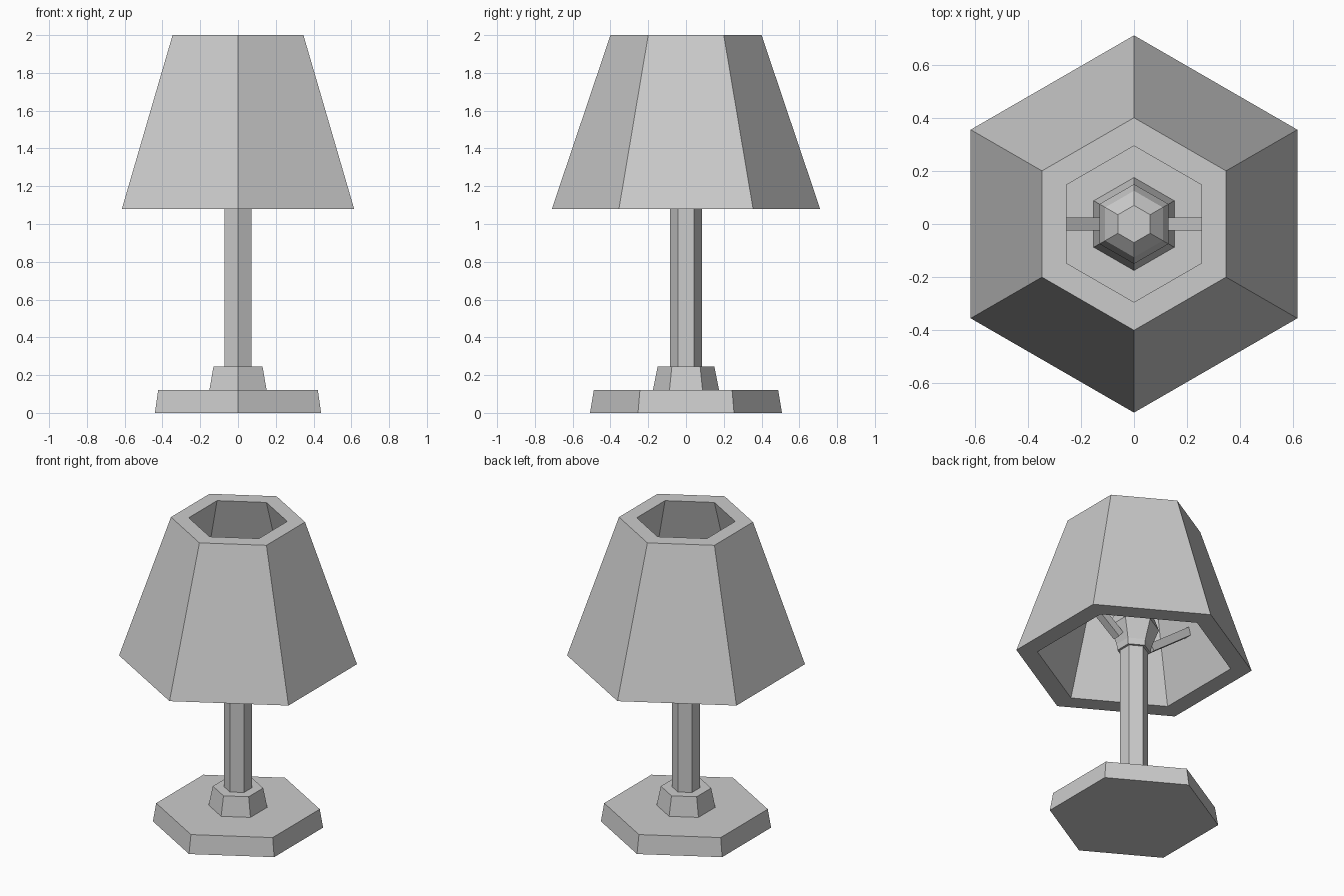
import bpy, bmesh, math
from mathutils import Vector

if "Cube" in bpy.data.objects:
    bpy.data.objects.remove(bpy.data.objects["Cube"])

SIDES = 6


def finish(name, bm):
    bmesh.ops.recalc_face_normals(bm, faces=bm.faces)
    mesh = bpy.data.meshes.new(name)
    bm.to_mesh(mesh)
    bm.free()
    obj = bpy.data.objects.new(name, mesh)
    bpy.context.collection.objects.link(obj)
    return obj


def hex_lathe(name, profile, hollow=False):
    """Six-sided solid from (radius, z) points; hollow joins last ring to first."""
    bm = bmesh.new()
    rings = []
    for r, z in profile:
        angles = [math.pi / 2 + i * math.tau / SIDES for i in range(SIDES)]
        rings.append([bm.verts.new((r * math.cos(a), r * math.sin(a), z)) for a in angles])
    pairs = list(zip(rings, rings[1:]))
    if hollow:
        pairs.append((rings[-1], rings[0]))
    else:
        bm.faces.new(rings[0])
        bm.faces.new(rings[-1])
    for lo, hi in pairs:
        for i in range(SIDES):
            j = (i + 1) % SIDES
            bm.faces.new((lo[i], lo[j], hi[j], hi[i]))
    return finish(name, bm)


def bar(name, start, end, width):
    """Square bar between two points."""
    start, end = Vector(start), Vector(end)
    axis = end - start
    bm = bmesh.new()
    bmesh.ops.create_cube(bm, size=1)
    bmesh.ops.scale(bm, vec=(axis.length, width, width), verts=bm.verts)
    obj = finish(name, bm)
    obj.location = (start + end) / 2
    obj.rotation_euler = (0, -math.atan2(axis.z, axis.x), 0)
    return obj


# Foot and collar
hex_lathe("base", [(0.508, 0), (0.488, 0.12)])
hex_lathe("collar", [(0.175, 0.12), (0.15, 0.245)])

# Stem
hex_lathe("stem", [(0.084, 0.245), (0.084, 1.14)])

# Bulb on its socket
hex_lathe("bulb", [(0.10, 1.14), (0.105, 1.18), (0.15, 1.30), (0.125, 1.37), (0.07, 1.42)])

# Thick hollow shade, open at both ends
hex_lathe("shade", [(0.71, 1.08), (0.40, 2.0), (0.294, 2.0), (0.583, 1.08)], hollow=True)

# Sloping arms that carry the shade
for side, label in ((1, "right"), (-1, "left")):
    bar(label + "_arm", (side * 0.12, 0, 1.205), (side * 0.43, 0, 1.437), 0.05)
